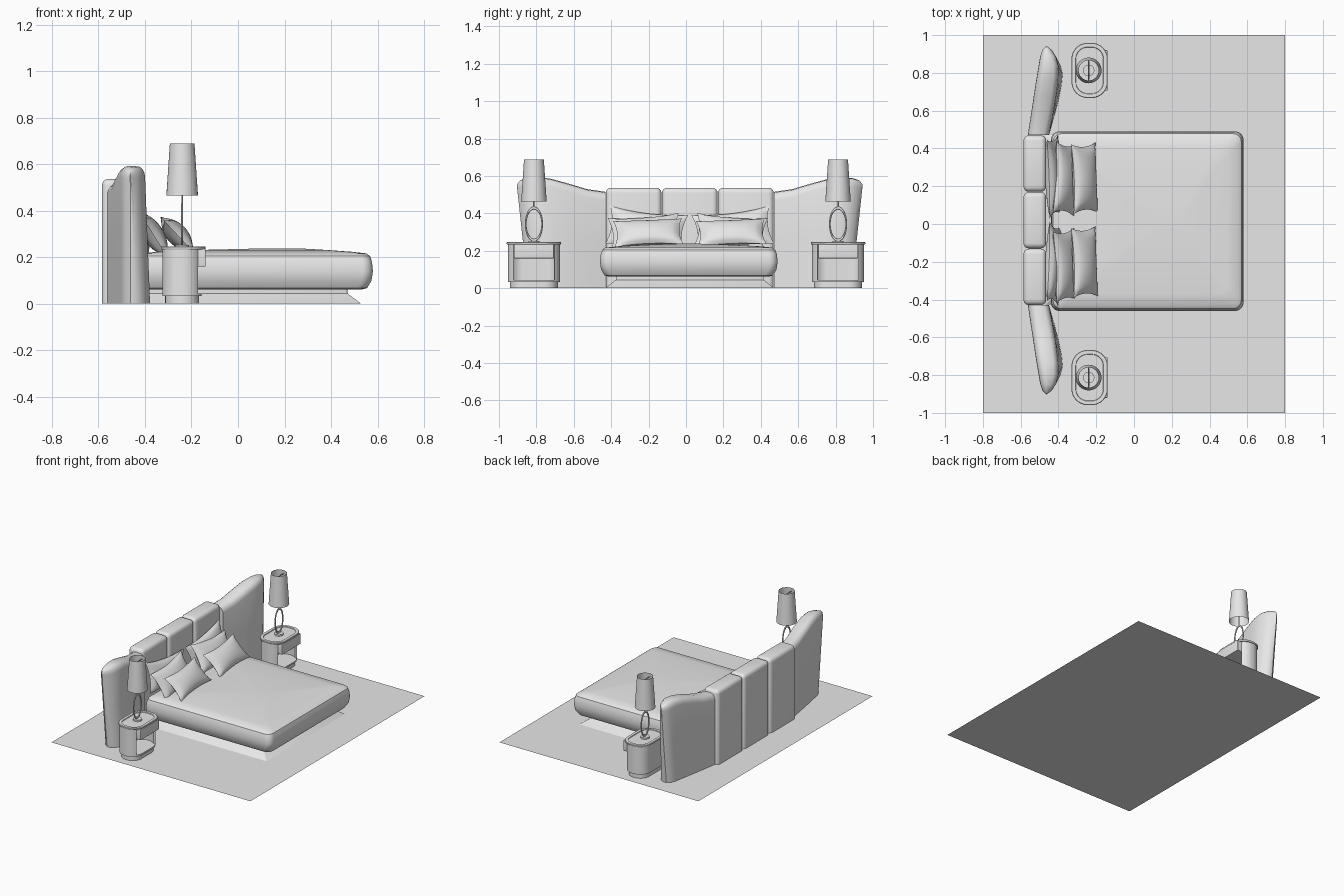
import bpy, bmesh, math
from mathutils import Matrix, Vector

if "Cube" in bpy.data.objects:
    bpy.data.objects.remove(bpy.data.objects["Cube"])

grey = bpy.data.materials.new("plain_grey")
grey.diffuse_color = (0.8, 0.8, 0.8, 1)
grey.use_nodes = True
grey.node_tree.nodes["Principled BSDF"].inputs["Base Color"].default_value = grey.diffuse_color


def finish(bm, name):
    """Turn a bmesh into a named object."""
    bmesh.ops.recalc_face_normals(bm, faces=bm.faces)
    me = bpy.data.meshes.new(name)
    bm.to_mesh(me)
    bm.free()
    ob = bpy.data.objects.new(name, me)
    bpy.context.collection.objects.link(ob)
    me.materials.append(grey)
    return ob


def loft(name, rings):
    """Skin a list of closed rings and cap both ends."""
    bm = bmesh.new()
    vs = [[bm.verts.new(p) for p in r] for r in rings]
    n = len(rings[0])
    for a, b in zip(vs, vs[1:]):
        for i in range(n):
            j = (i + 1) % n
            bm.faces.new((a[i], a[j], b[j], b[i]))
    bm.faces.new(vs[0])
    bm.faces.new(vs[-1])
    return finish(bm, name)


def rrect(cx, cy, hx, hy, r, z, n=8):
    """Rounded rectangle ring at height z, starting on the +x side."""
    pts = []
    for k, (sx, sy) in enumerate([(1, 1), (-1, 1), (-1, -1), (1, -1)]):
        for i in range(n + 1):
            a = math.pi / 2 * (k + i / n)
            pts.append((cx + sx * (hx - r) + r * math.cos(a),
                        cy + sy * (hy - r) + r * math.sin(a), z))
    return pts


def box(name, lo, hi, bevel=0, keep_bottom=False):
    """Box between two corners, optionally with rounded edges."""
    lo, hi = Vector(lo), Vector(hi)
    bm = bmesh.new()
    bmesh.ops.create_cube(bm, size=1)
    for v in bm.verts:
        v.co = (lo + hi) / 2 + v.co * (hi - lo)
    if bevel:
        edges = [e for e in bm.edges
                 if not (keep_bottom and all(v.co.z < lo.z + 1e-4 for v in e.verts))]
        bmesh.ops.bevel(bm, geom=edges, offset=bevel, segments=4,
                        profile=0.5, affect='EDGES')
    return finish(bm, name)


def tube(name, loc, r1, r2, h, rot=(0, 0, 0), caps=True, n=32):
    """Cylinder or cone centred on loc."""
    bpy.ops.mesh.primitive_cone_add(vertices=n, radius1=r1, radius2=r2, depth=h,
                                    location=loc, rotation=rot,
                                    end_fill_type='NGON' if caps else 'NOTHING')
    ob = bpy.context.object
    ob.name = name
    ob.data.materials.append(grey)
    return ob


def pillow(name, loc, w, h, t, stand, roll):
    """Cushion with pinched corners, facing +x and leaning back."""
    bm = bmesh.new()
    for side in (1, -1):
        grid = bmesh.ops.create_grid(bm, x_segments=16, y_segments=16, size=1)
        for v in grid["verts"]:
            u, s = v.co.x, v.co.y
            puff = (max(0, 1 - u * u) * max(0, 1 - s * s)) ** 0.5
            v.co = (w * u * (1 - 0.1 * (1 - s * s)),
                    h * s * (1 - 0.16 * (1 - u * u)), side * t * puff)
    bmesh.ops.remove_doubles(bm, verts=bm.verts, dist=1e-5)
    m = (Matrix.Translation(loc) @ Matrix.Rotation(math.pi / 2, 4, 'Z')
         @ Matrix.Rotation(math.radians(stand), 4, 'X')
         @ Matrix.Rotation(math.radians(roll), 4, 'Z'))
    bm.transform(m)
    return finish(bm, name)


# Floor sheet
bm = bmesh.new()
bmesh.ops.create_grid(bm, x_segments=1, y_segments=1, size=1)
bm.transform(Matrix.Diagonal((0.8, 1, 1, 1)))
finish(bm, "floor")

YC = 0.02

# Bed plinth: flared foot, then a recessed support
loft("bed_plinth", [rrect(0.03, YC, hx, hy, 0.004, z, 2) for z, hx, hy in
                    [(0.001, 0.5, 0.45), (0.045, 0.44, 0.395), (0.075, 0.44, 0.395)]])

# Mattress with bulging sides and a gently domed top
loft("mattress", [rrect(0.07 + s, 0.015, 0.51 - d, 0.475 - d, max(0.045 - d * 0.08, 0.008), z)
                  for z, d, s in
                  [(0.062, 0.05, 0), (0.068, 0.025, 0), (0.1, 0.006, 0), (0.14, 0, 0),
                   (0.18, 0.004, 0), (0.205, 0.012, 0), (0.217, 0.028, 0),
                   (0.224, 0.09, 0), (0.232, 0.24, 0.04), (0.239, 0.44, 0.12)]])

# Padded centre panels of the headboard
for k in range(3):
    y = -0.43 + 0.3 * k
    box(f"headboard_panel_{k + 1}", (-0.585, y + 0.001, 0.001),
        (-0.465, y + 0.299, 0.537), 0.028, True)

# Curved headboard wings: offset from centre, back x, front x, top z
STATIONS = [(0.45, -0.562, -0.45, 0.515), (0.55, -0.547, -0.425, 0.530),
            (0.65, -0.532, -0.402, 0.560), (0.75, -0.517, -0.384, 0.587),
            (0.82, -0.505, -0.378, 0.594), (0.87, -0.497, -0.388, 0.589),
            (0.905, -0.485, -0.408, 0.577), (0.925, -0.462, -0.435, 0.555)]


def wing_ring(side, d, back, front, top):
    w = front - back
    r = min(0.045, w * 0.49)
    k = (d - 0.45) / 0.475
    prof = [(back, 0.001), (back, top / 2)]
    for i in range(9):
        a = math.pi * (1 - i / 8)
        cx = back + r if i < 4.5 else front - r
        prof.append((cx + r * math.cos(a), top - r + r * math.sin(a)))
    prof += [(front, top / 2), (front, 0.001)]
    out = []
    for x, z in prof:
        f = z / top
        lean = 0.03 * k * f * (x - back) / w
        out.append((x - lean, YC + side * (d - 0.06 * k * (1 - f)), z))
    return out


for side, label in ((1, "right"), (-1, "left")):
    loft(f"headboard_wing_{label}", [wing_ring(side, *s) for s in STATIONS])

    # Three pillows on each half of the bed
    py = YC + side * 0.23
    pillow(f"back_pillow_{label}", (-0.425, py, 0.315), 0.21, 0.105, 0.04, 74, 7 * side)
    pillow(f"middle_pillow_{label}", (-0.365, py - 0.01, 0.3), 0.19, 0.105, 0.045, 58, -5 * side)
    pillow(f"front_pillow_{label}", (-0.262, YC + side * 0.222, 0.298), 0.185, 0.095,
           0.045, 47, 3)

    # Nightstand: foot, base, open-fronted shell, drawer and rimmed top
    sx, sy = -0.24, side * 0.813
    loft(f"nightstand_foot_{label}",
         [rrect(sx, sy, 0.073, 0.128, 0.07, z) for z in (0.001, 0.037)])
    loft(f"nightstand_base_{label}",
         [rrect(sx, sy, 0.084, 0.139, 0.08, z) for z in (0.033, 0.045)])

    def opened(ring):
        return [p for p in ring if not (p[0] > sx and abs(p[1] - sy) < 0.108)]

    shell = []
    for z in (0.034, 0.236):
        shell.append(opened(rrect(sx, sy, 0.085, 0.14, 0.08, z, 12))
                     + opened(rrect(sx, sy, 0.073, 0.128, 0.068, z, 12))[::-1])
    loft(f"nightstand_shell_{label}", shell)
    box(f"nightstand_drawer_{label}", (sx - 0.06, sy - 0.107, 0.16),
        (-0.139, sy + 0.107, 0.236), 0.004)
    loft(f"nightstand_top_{label}",
         [rrect(-0.235, sy, 0.096 - d, 0.146 - d, 0.085 - d, z) for d, z in
          [(0.002, 0.234), (0, 0.237), (0, 0.244), (0.003, 0.247),
           (0.022, 0.247), (0.024, 0.242)]])

    # Table lamp: foot disc, upright oval loop, stem and open shade
    tube(f"lamp_foot_{label}", (sx, sy, 0.247), 0.03, 0.03, 0.012)
    bpy.ops.mesh.primitive_torus_add(major_segments=40, minor_segments=8,
                                     major_radius=0.044, minor_radius=0.0045,
                                     location=(sx, sy, 0.343),
                                     rotation=(0, math.pi / 2, 0))
    loop = bpy.context.object
    loop.name = f"lamp_loop_{label}"
    loop.scale.x = 1.95
    loop.data.materials.append(grey)
    tube(f"lamp_stem_{label}", (sx, sy, 0.55), 0.004, 0.004, 0.23, n=10)
    tube(f"lamp_shade_bar_{label}", (sx, sy, 0.664), 0.003, 0.003, 0.105,
         (math.pi / 2, 0, 0), n=8)
    tube(f"lamp_shade_{label}", (sx, sy, 0.577), 0.068, 0.053, 0.224, caps=False)

# Smooth shading that keeps the hard edges
for ob in bpy.data.objects:
    ob.select_set(True)
    bpy.context.view_layer.objects.active = ob
bpy.ops.object.shade_smooth_by_angle(angle=math.radians(35))
